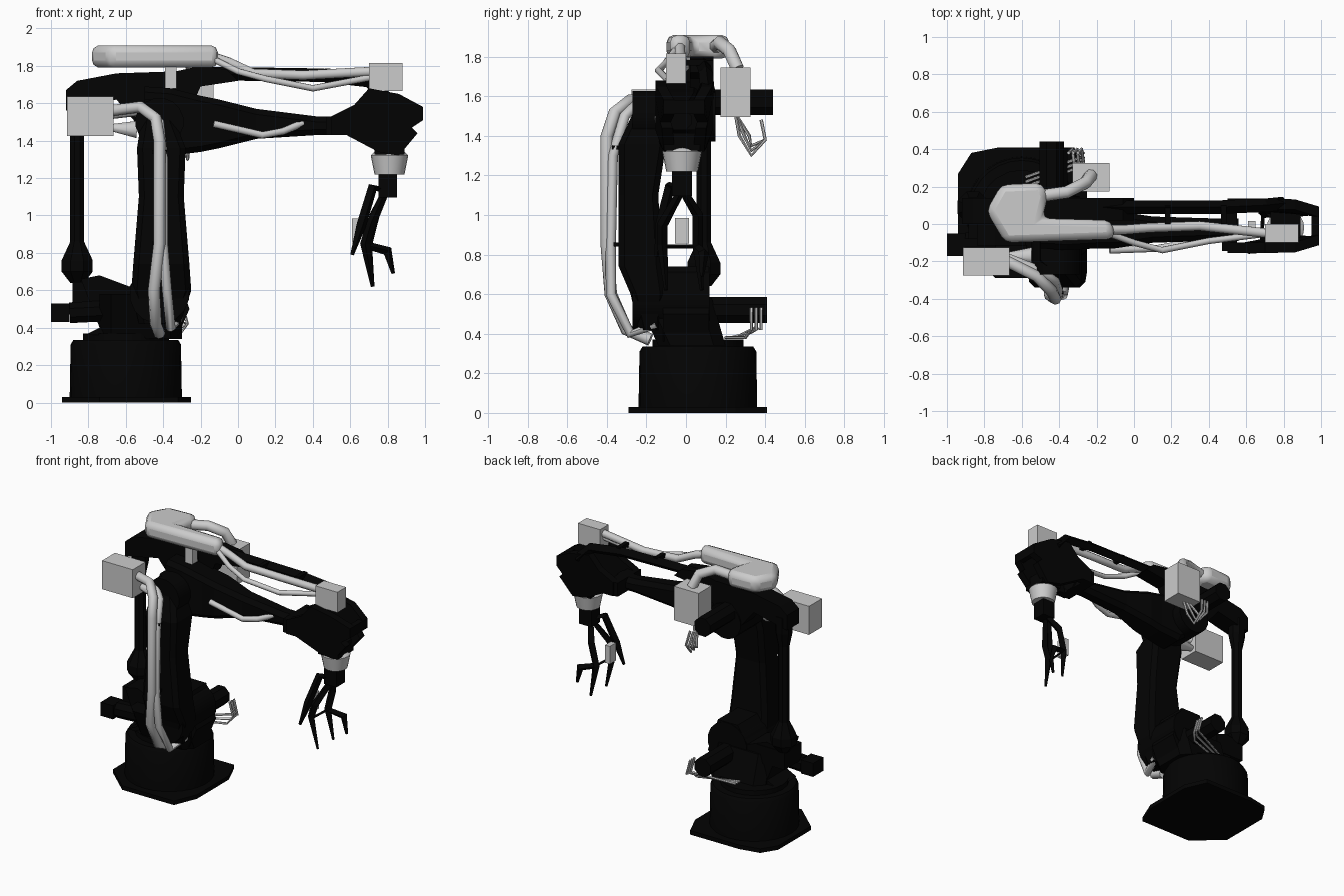
import bpy, bmesh, math
from mathutils import Vector

if "Cube" in bpy.data.objects:
    bpy.data.objects.remove(bpy.data.objects["Cube"], do_unlink=True)


def material(name, value):
    colour = (value, value, value, 1)
    m = bpy.data.materials.new(name)
    m.use_nodes = True
    m.diffuse_color = colour
    m.node_tree.nodes["Principled BSDF"].inputs["Base Color"].default_value = colour
    return m


BLACK = material("machine black", .001)
GREY = material("light grey", .6)


def finish(name, bm, mat, smooth=False, bevel=0):
    bmesh.ops.recalc_face_normals(bm, faces=bm.faces)
    mesh = bpy.data.meshes.new(name)
    bm.to_mesh(mesh)
    bm.free()
    mesh.materials.append(mat)
    ob = bpy.data.objects.new(name, mesh)
    bpy.context.collection.objects.link(ob)
    if bevel:
        rounding = ob.modifiers.new("rounding", "BEVEL")
        rounding.width, rounding.segments = bevel, 2
    if smooth:
        bpy.ops.object.select_all(action="DESELECT")
        ob.select_set(True)
        bpy.context.view_layer.objects.active = ob
        bpy.ops.object.shade_smooth_by_angle(angle=math.radians(50))


def skin(name, rings, mat=BLACK, smooth=False, bevel=0):
    """Joins matching rings of points into a closed body."""
    bm = bmesh.new()
    loops = [[bm.verts.new(point) for point in ring] for ring in rings]
    for lower, upper in zip(loops, loops[1:]):
        for i in range(len(lower)):
            bm.faces.new((lower[i - 1], lower[i], upper[i], upper[i - 1]))
    bm.faces.new(loops[0])
    bm.faces.new(loops[-1])
    finish(name, bm, mat, smooth, bevel)


def clipped(centre_a, centre_b, half_a, half_b, cut):
    """Rectangle with clipped corners, as points in a plane."""
    points = []
    for sa, sb in ((1, 1), (-1, 1), (-1, -1), (1, -1)):
        pair = [(centre_a + sa * half_a, centre_b + sb * (half_b - cut)),
                (centre_a + sa * (half_a - cut), centre_b + sb * half_b)]
        points += pair if sa == sb else pair[::-1]
    return points


def box(name, centre, size, mat=BLACK):
    cx, cy, cz = centre
    w, d, h = (s / 2 for s in size)
    corners = [(cx - w, cy - d), (cx + w, cy - d), (cx + w, cy + d), (cx - w, cy + d)]
    skin(name, [[(x, y, z) for x, y in corners] for z in (cz - h, cz + h)], mat)


def plate(name, outline, centre_y, thickness):
    """Side profile in x and z, given thickness along y."""
    skin(name, [[(x, centre_y + side * thickness / 2, z) for x, z in outline] for side in (-1, 1)])


def tube(name, path, radii, mat=GREY, sides=8, smooth=True):
    """Round or faceted bar along a path, with one radius or one per point."""
    points = [Vector(p) for p in path]
    last = len(points) - 1
    if not isinstance(radii, list):
        radii = [radii] * len(points)
    rings, u = [], None
    for i, point in enumerate(points):
        along = (points[min(i + 1, last)] - points[max(i - 1, 0)]).normalized()
        u = along.orthogonal() if u is None else u - along * u.dot(along)
        u.normalize()
        v = along.cross(u)
        angles = [math.tau * (k + .5) / sides for k in range(sides)]
        rings.append([point + (u * math.cos(t) + v * math.sin(t)) * radii[i] for t in angles])
    skin(name, rings, mat, smooth)


def cross_drum(name, x, z, start_y, end_y, radius, sides=16):
    tube(name, [(x, start_y, z), (x, end_y, z)], radius, BLACK, sides, sides > 8)


# Shared positions
base_x, base_y = -.6, .06
arm_x, rod_x, rod_y = -.42, -.86, .09
wrist_x, wrist_y = .81, -.02

# Base
foot = [(-.32, -.29), (-.25, -.12), (-.25, .25), (-.32, .41), (-.72, .41),
        (-.87, .38), (-.94, .27), (-.94, -.11), (-.74, -.29)]
skin("base_plate", [[(x, y, z) for x, y in foot] for z in (0, .03)])
tube("base_drum", [(base_x, base_y, z) for z in (.03, .31, .335)], [.3, .295, .28], BLACK, 28)
tube("turntable", [(base_x, base_y, z) for z in (.33, .37)], .23, BLACK, 20)

# Turret and drive motors
plate("turret", [(-.82, .36), (-.32, .36), (-.26, .5), (-.34, .74), (-.5, .74),
                 (-.58, .62), (-.74, .68), (-.84, .66), (-.74, .4)], 0, .23)
skin("turret_skirt", [[(x, y, z) for x, y in clipped(-.52, y_mid, .22, half, .06)]
                      for z, y_mid, half in ((.34, .03, .17), (.58, -.06, .19))])
cross_drum("shoulder_hub", arm_x, .58, -.27, .12, .16)
cross_drum("shoulder_motor", arm_x, .52, .1, .41, .07, sides=8)
tube("rear_motor", [(-.7, -.1, .49), (-.9, -.1, .48)], .06, BLACK, 8, False)
box("rear_motor_cap", (-.95, -.11, .48), (.1, .12, .1))
box("rear_gearbox", (-.77, .02, .58), (.23, .2, .13))

# Lower arm: height, centre and half width in x, centre and half depth in y
lower_arm = [(.42, arm_x, .11, -.18, .06), (.6, -.41, .16, -.19, .09), (.74, -.41, .15, -.23, .11),
             (1.1, -.41, .12, -.24, .1), (1.36, -.41, .13, -.22, .12), (1.62, -.44, .06, -.14, .08)]
skin("lower_arm", [[(x, y, z) for x, y in clipped(x_mid, y_mid, half_x, half_y, .03)]
                   for z, x_mid, half_x, y_mid, half_y in lower_arm])
cross_drum("elbow_hub", arm_x, 1.5, -.27, .15, .13)
cross_drum("elbow_motor", -.44, 1.57, .1, .44, .07, sides=8)

# Rear push rod and lever
tube("push_rod", [(rod_x, rod_y, z) for z in (.64, .7, .76, .86, 1.42, 1.52, 1.64)],
     [.04, .09, .09, .04, .04, .06, .06], BLACK, 8, False)
plate("rear_lever", [(-.92, 1.56), (-.92, 1.67), (-.86, 1.72), (-.65, 1.76), (-.35, 1.77),
                     (-.3, 1.5), (-.55, 1.5), (-.65, 1.62)], .07, .14)

# Upper arm: distance along x, half width in y, centre and half height in z
upper_arm = [(-.5, .1, 1.56, .13), (-.36, .11, 1.5, .18), (-.2, .1, 1.49, .15), (-.1, .1, 1.49, .13),
             (.1, .07, 1.49, .08), (.42, .06, 1.48, .05), (.56, .06, 1.48, .05)]
skin("upper_arm", [[(x, y, z) for y, z in clipped(-.03, z_mid, half_y, half_z, .03)]
                   for x, half_y, z_mid, half_z in upper_arm])
plate("link_bracket", [(-.38, 1.6), (-.38, 1.76), (-.2, 1.8), (-.06, 1.78), (0, 1.72), (-.2, 1.69),
                       (-.24, 1.6)], .08, .12)
tube("link_bar", [(-.2, rod_y, 1.76), (.45, rod_y, 1.75), (.7, .1, 1.72), (.8, .11, 1.62)],
     .036, BLACK, 4, False)
for x in (.18, .48):
    box("bar_clip", (x, .05, 1.77), (.03, .1, .03))

# Wrist: an open fork whose cheeks lean in toward the front and the bottom
fork = [(.5, 1.43), (.58, 1.43), (.75, 1.34), (.86, 1.32), (.96, 1.44), (.93, 1.47), (.99, 1.51),
        (.99, 1.58), (.86, 1.65), (.7, 1.68), (.62, 1.59), (.5, 1.53)]
for side in (-1, 1):
    skin("wrist_fork", [[(x, side * (inset - .3 * max(0, x - .85) - .4 * max(0, 1.42 - z)) - .01, z)
                         for x, z in fork] for inset in (.09, .145)])
box("wrist_yoke", (.51, -.01, 1.48), (.08, .27, .1))
box("wrist_crossbar", (.97, -.01, 1.545), (.04, .18, .07))
box("wrist_block", (wrist_x, wrist_y, 1.37), (.16, .18, .09))
tube("tool_flange", [(wrist_x, wrist_y, z) for z in (1.34, 1.32, 1.22)], [.08, .1, .08], GREY, 20)
box("tool_stem", (.8, wrist_y, 1.16), (.1, .1, .13))

# Gripper fingers
knuckle, joint = (.79, wrist_y, 1.13), (.69, .06, .84)
fingers = [[knuckle, (.72, -.08, 1.15), (.66, -.13, .95), (.61, -.15, .79)],
           [knuckle, (.71, -.12, .95), (.68, -.12, .85), (.72, -.1, .62)],
           [knuckle, (.73, .06, 1), joint, (.72, .08, .62)],
           [joint, (.8, .09, .81), (.83, .08, .69)]]
for path in fingers:
    middle = [.027] * (len(path) - 2)
    tube("finger", path, [.02, *middle, .01], BLACK, 4, False)
tube("finger_crossbar", [(.68, -.13, .84), joint], .01, BLACK, 4, False)
box("gripper_sensor", (.63, wrist_y, .92), (.04, .07, .13), GREY)

# Control boxes
box("rear_control_box", (-.79, -.2, 1.53), (.25, .15, .21), GREY)
box("elbow_control_box", (-.23, .25, 1.62), (.2, .15, .25), GREY)
box("wrist_control_box", (.79, -.05, 1.74), (.18, .1, .15), GREY)
box("cable_clamp", (-.36, -.03, 1.74), (.06, .06, .12), GREY)
tube("cable_gland", [(-.68, -.17, 1.47), (-.54, -.17, 1.46)], [.02, .05])

# Top cable cover
cover = [(-.79, .07), (-.71, .21), (-.49, .22), (-.46, .15), (-.49, .03),
         (-.12, .02), (-.1, -.08), (-.69, -.1)]
skin("cable_cover", [[(x, y, z) for x, y in cover] for z in (1.79, 1.91)], GREY, True, bevel=.055)

# Hoses hanging down the front of the lower arm
tube("outer_hose", [(-.68, -.2, 1.56), (-.52, -.28, 1.58), (-.44, -.36, 1.52), (arm_x, -.4, 1.4),
                    (arm_x, -.4, .85), (-.45, -.38, .6), (-.44, -.3, .42), (arm_x, -.18, .37)], .032)
tube("inner_hose", [(-.68, -.18, 1.54), (-.5, -.25, 1.56), (-.42, -.31, 1.5), (-.4, -.37, 1.3),
                    (-.4, -.38, .85), (-.38, -.38, .6), (-.36, -.28, .4), (-.32, -.15, .45)], .026)
for z in (.85, 1.34):
    box("hose_bracket", (arm_x, -.35, z), (.08, .05, .02))

# Hoses along the upper arm
tube("elbow_hose", [(-.5, .15, 1.85), (-.36, .17, 1.87), (-.26, .22, 1.83), (-.23, .26, 1.74)], .035)
tube("top_hose", [(-.14, -.03, 1.85), (-.05, -.03, 1.82), (.08, -.02, 1.76), (.35, -.01, 1.75),
                  (.72, -.05, 1.77)], .027)
tube("side_hose", [(-.14, -.05, 1.84), (0, -.1, 1.77), (.15, -.14, 1.73), (.4, -.09, 1.68),
                   (.72, -.05, 1.74)], .018)
tube("arm_hose", [(-.13, -.14, 1.49), (.13, -.13, 1.43), (.24, -.11, 1.45), (.36, -.07, 1.5)], .02)

# Thin looping cables
for strand in range(3):
    s = strand / 40
    tube("motor_cable", [(-.58, .2 + s, .38), (-.3, .3 + s, .38 + s), (-.27, .33 + s, .42),
                         (-.3, .33 + s, .53)], .008, sides=6)
    tube("box_cable", [(-.24 - s, .25, 1.51), (-.26 - s, .27 + s, 1.4), (-.27 - s, .33, 1.3 + s),
                       (-.28 - s, .4, 1.38), (-.3 - s, .38, 1.48)], .009, sides=6)
